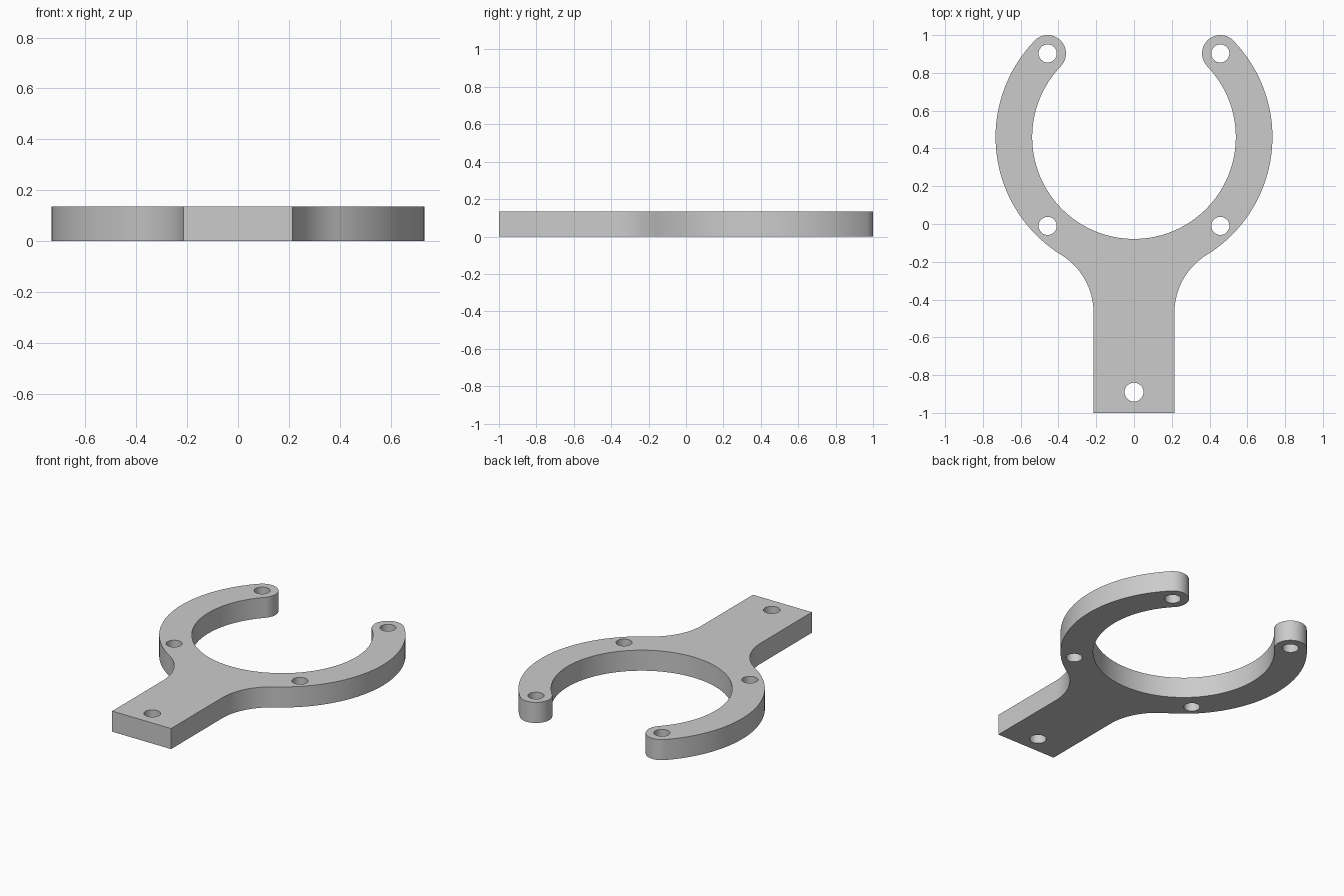
import bpy, bmesh
from math import atan2, cos, sin, pi, hypot

cube = bpy.data.objects.get("Cube")
if cube:
    bpy.data.objects.remove(cube, do_unlink=True)

THICKNESS = 0.135
CENTRE_Y = 0.46            # centre of the open ring
INNER, OUTER = 0.539, 0.733
TIP = (0.457, 0.903)       # centre of each rounded arm end
HALF_HANDLE = 0.214
FILLET = 0.36
FILLET_Y = -0.47


def arc(cx, cy, radius, start, end, steps):
    """Points along a circular arc, both ends included."""
    angles = [start + (end - start) * i / steps for i in range(steps + 1)]
    return [(cx + radius * cos(a), cy + radius * sin(a)) for a in angles]


# Right half of the outline, from handle corner round to the inside bottom
fillet_x = HALF_HANDLE + FILLET
join = atan2(FILLET_Y - CENTRE_Y, fillet_x)
tip_angle = atan2(TIP[1] - CENTRE_Y, TIP[0])
tip_radius = (OUTER - INNER) / 2
half = [(HALF_HANDLE, -1.0)]
half += arc(fillet_x, FILLET_Y, FILLET, pi, join + pi, 16)
half += arc(0, CENTRE_Y, OUTER, join, tip_angle, 40)[1:]
half += arc(*TIP, tip_radius, tip_angle, tip_angle + pi, 20)[1:]
half += arc(0, CENTRE_Y, INNER, tip_angle, -pi / 2, 48)[1:]
outline = half + [(-x, y) for x, y in reversed(half[:-1])]

# Screw holes: four on the ring, one in the handle
holes = [(s * 0.457, y, 0.048) for s in (-1, 1) for y in (TIP[1], -0.01)]
holes.append((0, -0.89, 0.05))
loops = [outline] + [arc(x, y, r, 0, 2 * pi, 32)[:-1] for x, y, r in holes]

# Fill the flat profile, leaving the holes open
bm = bmesh.new()
edges = []
for loop in loops:
    verts = [bm.verts.new((x, y, 0)) for x, y in loop]
    edges += [bm.edges.new((v, verts[i - 1])) for i, v in enumerate(verts)]
bmesh.ops.triangle_fill(bm, edges=edges, use_beauty=True, normal=(0, 0, 1))
bm.normal_update()
bmesh.ops.reverse_faces(bm, faces=[f for f in bm.faces if f.normal.z < 0])
mesh = bpy.data.meshes.new("ring_bracket")
bm.to_mesh(mesh)
bm.free()

bracket = bpy.data.objects.new("ring_bracket", mesh)
bpy.context.collection.objects.link(bracket)

# Flat grey finish
grey = bpy.data.materials.new("plain_grey")
grey.use_nodes = True
colour = (0.6, 0.6, 0.6, 1)
grey.diffuse_color = colour
grey.node_tree.nodes["Principled BSDF"].inputs["Base Color"].default_value = colour
mesh.materials.append(grey)

# Thicken upwards, then smooth the curved walls
solid = bracket.modifiers.new("thickness", "SOLIDIFY")
solid.thickness = THICKNESS
solid.offset = 1
bpy.ops.object.select_all(action="DESELECT")
bracket.select_set(True)
bpy.context.view_layer.objects.active = bracket
bpy.ops.object.modifier_apply(modifier=solid.name)
bpy.ops.object.shade_smooth_by_angle(angle=pi / 6)
